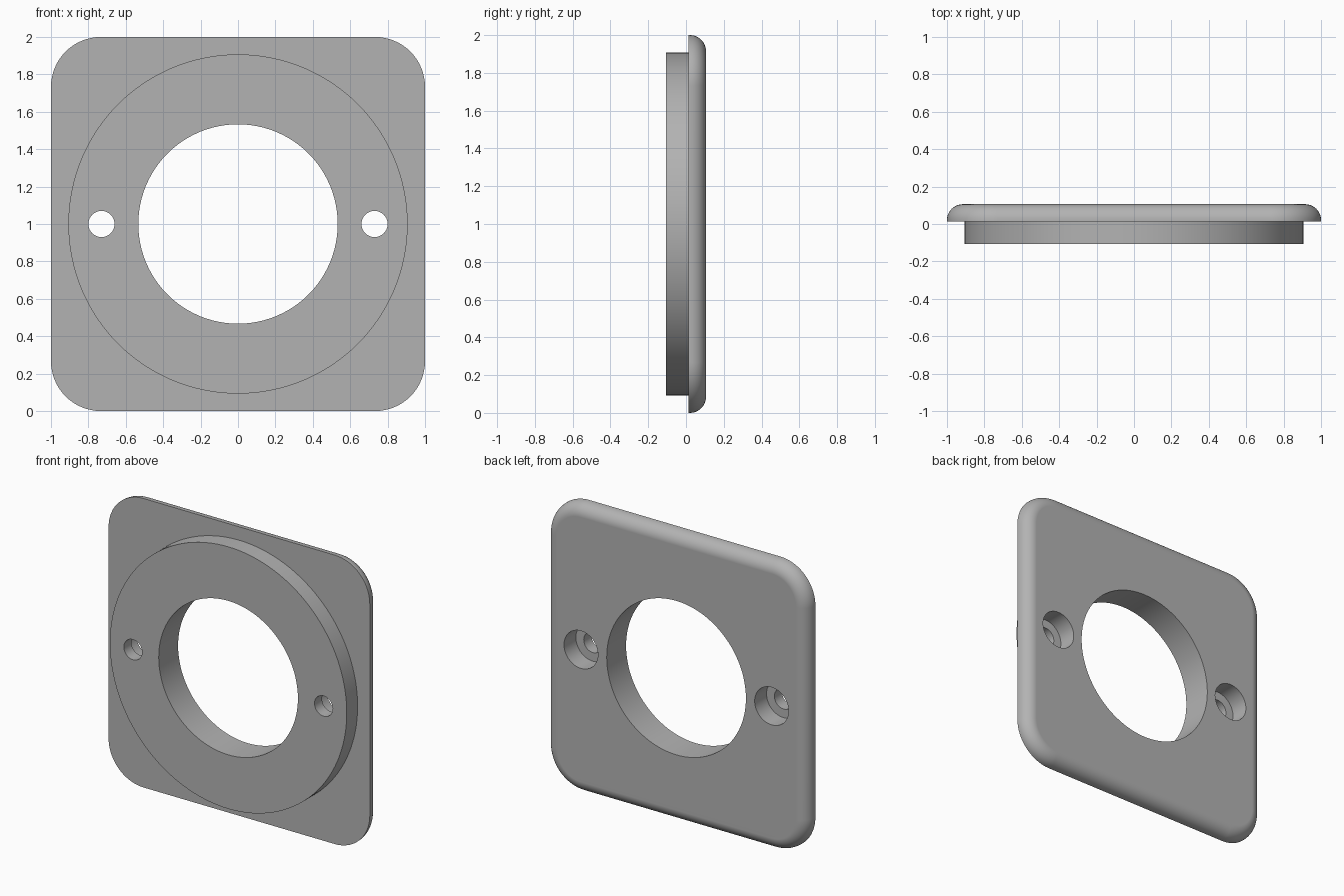
import bpy, bmesh
from math import pi, sin, cos
from mathutils import Matrix

cube = bpy.data.objects.get("Cube")
if cube:
    bpy.data.objects.remove(cube)

BACK, STEP, FRONT = 0.106, 0.013, -0.106   # depth planes along y
CORNER, FILLET = 0.267, 0.085

grey = bpy.data.materials.new("plain grey")
grey.use_nodes = True
grey.diffuse_color = (0.45, 0.45, 0.45, 1)
grey.node_tree.nodes["Principled BSDF"].inputs["Base Color"].default_value = grey.diffuse_color


def make_object(name, bm):
    bmesh.ops.recalc_face_normals(bm, faces=bm.faces[:])
    mesh = bpy.data.meshes.new(name)
    bm.to_mesh(mesh)
    bm.free()
    obj = bpy.data.objects.new(name, mesh)
    mesh.materials.append(grey)
    bpy.context.collection.objects.link(obj)
    return obj


def cylinder(name, radius, y0, y1, x=0, segments=96):
    bm = bmesh.new()
    place = Matrix.Translation((x, (y0 + y1) / 2, 1)) @ Matrix.Rotation(pi / 2, 4, 'X')
    bmesh.ops.create_cone(bm, cap_ends=True, segments=segments, radius1=radius,
                          radius2=radius, depth=y1 - y0, matrix=place)
    return make_object(name, bm)


def rounded_square(bm, y, inset, steps=16):
    """Ring of vertices around a square with rounded corners."""
    ring, r, c = [], CORNER - inset, 1 - CORNER
    for k, (sx, sz) in enumerate([(1, 1), (-1, 1), (-1, -1), (1, -1)]):
        for i in range(steps + 1):
            a = (k + i / steps) * pi / 2
            ring.append(bm.verts.new((sx * c + r * cos(a), y, 1 + sz * c + r * sin(a))))
    return ring


# Square plate with a rounded back rim
bm = bmesh.new()
rings = [rounded_square(bm, STEP, 0)]
for i in range(11):
    a = i / 10 * pi / 2
    rings.append(rounded_square(bm, BACK - FILLET + FILLET * sin(a), FILLET * (1 - cos(a))))
for low, high in zip(rings, rings[1:]):
    for i in range(len(low)):
        j = (i + 1) % len(low)
        bm.faces.new((low[i], low[j], high[j], high[i]))
bm.faces.new(rings[0])
bm.faces.new(rings[-1])
plate = make_object("mounting_plate", bm)

# Raised front disc, centre opening and counterbored screw holes
tools = [(cylinder("front_disc", 0.907, FRONT, STEP + 0.03, segments=128), 'UNION'),
         (cylinder("centre_opening", 0.533, -0.3, 0.3), 'DIFFERENCE')]
for side, x in (("left", 0.73), ("right", -0.73)):
    tools.append((cylinder(side + "_screw_hole", 0.07, -0.3, 0.3, x, 48), 'DIFFERENCE'))
    tools.append((cylinder(side + "_counterbore", 0.13, -0.024, 0.3, x, 64), 'DIFFERENCE'))

bpy.ops.object.select_all(action='DESELECT')
plate.select_set(True)
bpy.context.view_layer.objects.active = plate
for tool, operation in tools:
    mod = plate.modifiers.new(tool.name, 'BOOLEAN')
    mod.operation, mod.object, mod.solver = operation, tool, 'EXACT'
    bpy.ops.object.modifier_apply(modifier=mod.name)
    bpy.data.objects.remove(tool)

# Smooth curves, crisp edges, flat faces kept flat
bpy.ops.object.shade_smooth_by_angle(angle=pi / 6)
weighted = plate.modifiers.new("flat_faces", 'WEIGHTED_NORMAL')
weighted.keep_sharp = True
